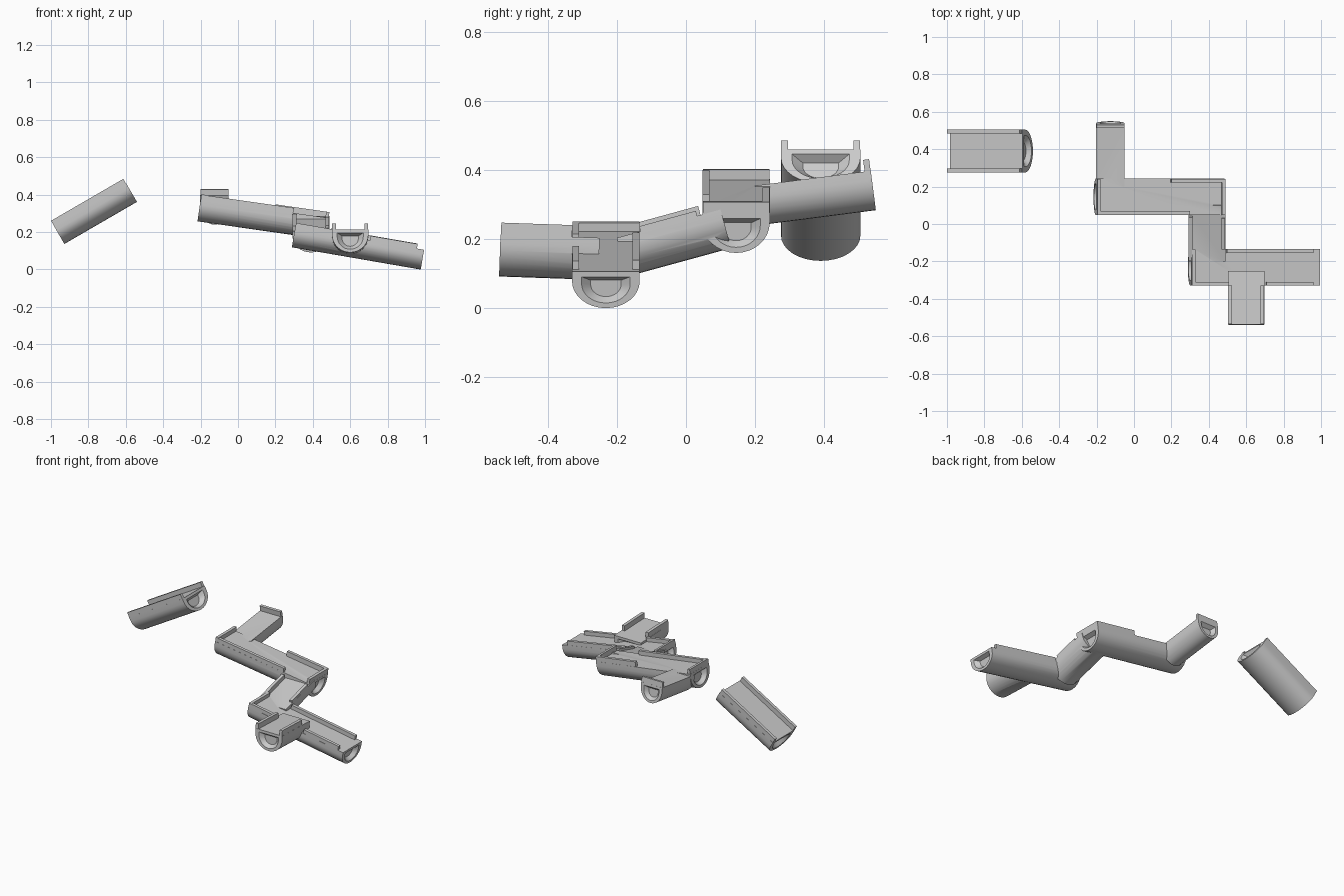
import bpy, bmesh, math
from mathutils import Vector

if "Cube" in bpy.data.objects:
    bpy.data.objects.remove(bpy.data.objects["Cube"])

ARC = 16


def frame(a, b):
    a, b = Vector(a), Vector(b)
    d = (b - a).normalized()
    side = d.cross(Vector((0, 0, 1))).normalized()
    return a, d, side, side.cross(d), (b - a).length


def to_object(name, bm):
    bmesh.ops.recalc_face_normals(bm, faces=bm.faces)
    me = bpy.data.meshes.new(name)
    bm.to_mesh(me)
    bm.free()
    ob = bpy.data.objects.new(name, me)
    bpy.context.collection.objects.link(ob)
    return ob


def log(name, a, b, w, h):
    """Half-round log with flat floor on top and dished ends, a to b along the floor."""
    a, d, side, up, L = frame(a, b)
    s = 0.028
    prof = [(w / 2, 0)] + [(w / 2 * math.cos(math.pi * i / ARC),
                            -s - (h - s) * math.sin(math.pi * i / ARC))
                           for i in range(ARC + 1)] + [(-w / 2, 0)]
    bm = bmesh.new()
    rings = []
    for k, along in ((0.45, 0.025), (0.72, 0), (1, 0), (1, L), (0.72, L), (0.45, L - 0.025)):
        rings.append([bm.verts.new(a + d * along + side * u * k
                                   + up * (-h / 2 + (v + h / 2) * k)) for u, v in prof])
    n = len(prof)
    for r, q in zip(rings, rings[1:]):
        for i in range(n):
            j = (i + 1) % n
            bm.faces.new((r[i], r[j], q[j], q[i]))
    bm.faces.new(rings[0])
    bm.faces.new(rings[-1])
    return to_object(name, bm)


def rim(name, a, b, t0, t1, s0, s1, height):
    """Raised strip on the floor of the log a-b, in local along/side ranges."""
    a, d, side, up, L = frame(a, b)
    bm = bmesh.new()
    bmesh.ops.create_cube(bm, size=1)
    for v in bm.verts:
        x, y, z = v.co + Vector((0.5, 0.5, 0.5))
        v.co = (a + d * (t0 + (t1 - t0) * x) + side * (s0 + (s1 - s0) * y)
                + up * (-0.015 + (height + 0.015) * z))
    return to_object(name, bm)


def trough(name, a, b, w, h, walls=(), ends=()):
    parts = [log(name, a, b, w, h)]
    L = frame(a, b)[4]
    e = w / 2 - 0.0007
    for sign, t0, t1, hh in walls:
        s0, s1 = sorted((sign * e, sign * (e - 0.02)))
        parts.append(rim(name + "_side_wall", a, b, t0, t1, s0, s1, hh))
    for at_start, hh in ends:
        t0, t1 = (0.0006, 0.018) if at_start else (L - 0.018, L - 0.0006)
        parts.append(rim(name + "_end_wall", a, b, t0, t1, -e + 0.0004, e - 0.0004, hh))
    return parts


def fuse(parts):
    """Union all parts into the first one and shade it."""
    base = parts[0]
    for p in parts[1:]:
        m = base.modifiers.new("union", 'BOOLEAN')
        m.operation, m.solver, m.object = 'UNION', 'EXACT', p
    bpy.ops.object.select_all(action='DESELECT')
    base.select_set(True)
    bpy.context.view_layer.objects.active = base
    bpy.ops.object.convert(target='MESH')
    for p in parts[1:]:
        bpy.data.objects.remove(p)
    bpy.ops.object.shade_smooth_by_angle(angle=math.radians(35))


# separate tilted trough
fuse(trough("loose_trough", (-0.985, 0.39, 0.234), (-0.597, 0.39, 0.459), 0.23, 0.113,
            [(1, 0.0006, 0.447, 0.03), (-1, 0.0006, 0.447, 0.03)]))

# connected zigzag run, stepping down from back left to front right
run = trough("trough_run", (-0.2, 0.145, 0.373), (0.485, 0.145, 0.275), 0.195, 0.117,
             [(1, 0.001, 0.5, 0.027), (-1, 0.4, 0.69, 0.032)], [(True, 0.03), (False, 0.032)])
run += trough("back_branch", (-0.126, 0.2, 0.354), (-0.126, 0.535, 0.397), 0.153, 0.115,
              (), [(False, 0.034)])
run += trough("link_trough", (0.39, 0.1, 0.285), (0.39, -0.2, 0.203), 0.197, 0.116,
              [(1, 0.06, 0.3, 0.027), (-1, 0.07, 0.24, 0.015)])
run += trough("lower_trough", (0.306, -0.232, 0.224), (0.995, -0.232, 0.105), 0.196, 0.107,
              [(-1, 0.19, 0.66, 0.027), (1, 0.001, 0.2, 0.025), (1, 0.405, 0.66, 0.025)],
              [(True, 0.026)])
run += trough("front_spout", (0.6, -0.25, 0.203), (0.6, -0.537, 0.213), 0.194, 0.122,
              [(1, 0.08, 0.286, 0.034), (-1, 0.08, 0.286, 0.034)])
fuse(run)
